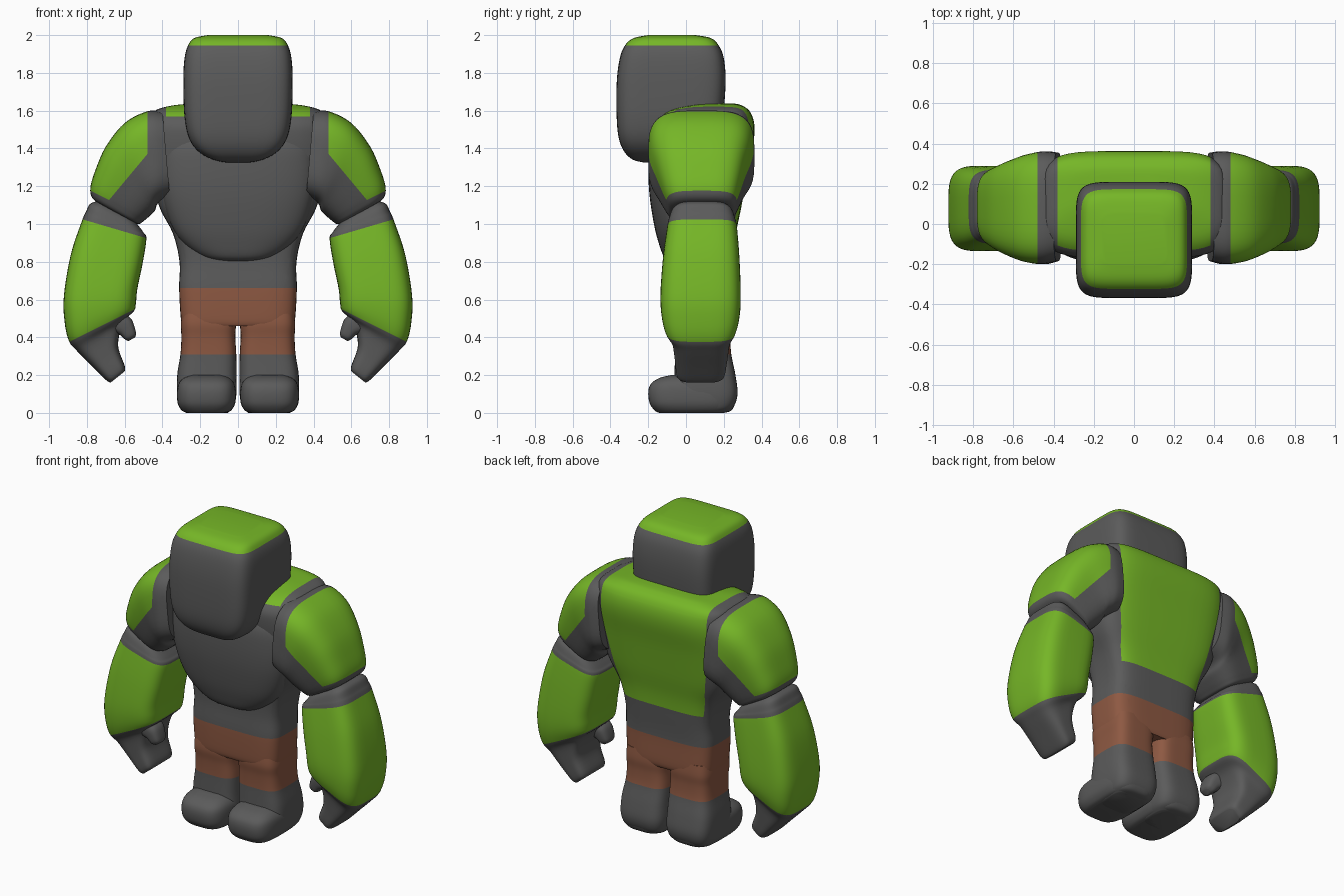
import bpy, bmesh, math
from mathutils import Vector

if "Cube" in bpy.data.objects:
    bpy.data.objects.remove(bpy.data.objects["Cube"])


def material(name, rgb):
    m = bpy.data.materials.new(name)
    m.diffuse_color = (*rgb, 1)
    m.use_nodes = True
    m.node_tree.nodes["Principled BSDF"].inputs["Base Color"].default_value = m.diffuse_color
    return m


MATS = [material("dark_grey", (0.105, 0.105, 0.105)),
        material("leaf_green", (0.18, 0.47, 0.02)),
        material("brown", (0.27, 0.10, 0.055))]
GREY, GREEN, BROWN = 0, 1, 2


def smooth_sections(secs, steps=5):
    """Catmull-Rom interpolation through the given cross-sections."""
    out = []
    for i in range(len(secs) - 1):
        a, b, c, d = (secs[max(i - 1, 0)], secs[i], secs[i + 1],
                      secs[min(i + 2, len(secs) - 1)])
        for k in range(steps):
            t = k / steps
            out.append([q + 0.5 * t * (r - p + t * (2*p - 5*q + 4*r - s + t * (3*(q - r) + s - p)))
                        for p, q, r, s in zip(a, b, c, d)])
    return out + [list(secs[-1])]


def loft(name, secs, n=4.0, side=1, cuts=(), rule=None, seg=48):
    """Superellipse rings; a section is (px, pz, qx, qz, y_front, y_back).
    cuts are (point, normal) planes giving clean colour borders."""
    bm = bmesh.new()
    rings = []
    for px, pz, qx, qz, y0, y1 in smooth_sections(secs):
        ring = []
        for k in range(seg):
            a = 2 * math.pi * (k + 0.5) / seg
            c, s = math.cos(a), math.sin(a)
            u = math.copysign(abs(c) ** (2 / n), c)
            v = math.copysign(abs(s) ** (2 / n), s)
            ring.append(bm.verts.new((side * ((px + qx) / 2 + u * (px - qx) / 2),
                                      (y0 + y1) / 2 + v * (y1 - y0) / 2,
                                      (pz + qz) / 2 + u * (pz - qz) / 2)))
        rings.append(ring)
    for r0, r1 in zip(rings, rings[1:]):
        for k in range(seg):
            j = (k + 1) % seg
            bm.faces.new((r0[k], r0[j], r1[j], r1[k]))
    bm.faces.new(rings[0])
    bm.faces.new(rings[-1])
    bmesh.ops.recalc_face_normals(bm, faces=bm.faces)
    for co, no in cuts:
        co, no = Vector(co), Vector(no)
        co.x *= side
        no.x *= side
        bmesh.ops.bisect_plane(bm, geom=bm.verts[:] + bm.edges[:] + bm.faces[:],
                               plane_co=co, plane_no=no, dist=1e-5)
    for f in bm.faces:
        if rule:
            p = f.calc_center_median()
            f.material_index = rule(p.x * side, p.y, p.z)
    me = bpy.data.meshes.new(name)
    bm.to_mesh(me)
    bm.free()
    for m in MATS:
        me.materials.append(m)
    ob = bpy.data.objects.new(name, me)
    bpy.context.collection.objects.link(ob)
    bpy.context.view_layer.objects.active = ob
    ob.select_set(True)
    bpy.ops.object.shade_smooth_by_angle(angle=math.radians(45))
    ob.select_set(False)
    return ob


def level(z, hx, y0, y1, cx=0):
    """Horizontal cross-section."""
    return (cx + hx, z, cx - hx, z, y0, y1)


def line_cut(a, b):
    """Plane through two x-z points, running along y; returns cut and side test."""
    nx, nz = b[1] - a[1], a[0] - b[0]
    cut = ((a[0], 0, a[1]), (nx, 0, nz))
    return cut, lambda x, z: (x - a[0]) * nx + (z - a[1]) * nz > 0


def plane(axis, value):
    v = [0, 0, 0]
    v[axis] = 1
    return (tuple(value * c for c in v), tuple(v))


# head with green top
loft("head", [level(*s) for s in (
    (1.325, .06, -.22, -.02), (1.34, .13, -.28, .08), (1.38, .205, -.325, .13),
    (1.45, .258, -.355, .17), (1.56, .283, -.367, .195), (1.75, .29, -.367, .21),
    (1.88, .283, -.35, .2), (1.95, .262, -.32, .17), (1.985, .23, -.275, .13),
    (2.0, .16, -.2, .05))], n=6, cuts=[plane(2, 1.945)],
    rule=lambda x, y, z: GREEN if z > 1.945 else GREY)

# torso: brown hips, grey waist, green back panel
taper_r, _ = line_cut((.38, 1.35), (.285, .87))
taper_l, _ = line_cut((-.38, 1.35), (-.285, .87))


def torso_colour(x, y, z):
    if z < 0.66:
        return BROWN
    edge = min(.38, .285 + (z - .87) * .095 / .48)
    return GREEN if abs(x) < edge and z > .87 and (y > .13 or z > 1.57) else GREY


loft("torso", [level(*s) for s in (
    (.46, .29, -.07, .23), (.50, .303, -.08, .24), (.66, .312, -.085, .24),
    (.80, .31, -.08, .25), (.95, .345, -.09, .265), (1.1, .42, -.12, .295),
    (1.3, .455, -.15, .33), (1.45, .465, -.17, .36), (1.54, .46, -.16, .36),
    (1.6, .44, -.09, .335), (1.63, .33, .03, .29), (1.638, .2, .1, .25))], n=4.5,
    cuts=[plane(2, .66), plane(2, .87), plane(2, 1.57), plane(1, .13),
          plane(0, .38), plane(0, -.38), taper_r, taper_l], rule=torso_colour)

# chest bulge
loft("chest", [level(*s, .1) for s in (
    (.80, .09, -.07), (.825, .19, -.115), (.9, .29, -.145), (1.0, .355, -.17),
    (1.15, .40, -.193), (1.3, .41, -.2), (1.42, .39, -.19), (1.52, .32, -.14))], n=2.7)

# colour borders of the arms
under_cut, above_under = line_cut((.48, 1.37), (.68, 1.13))
hem_cut, above_hem = line_cut((.68, 1.125), (.78, 1.175))
cuff_cut, above_cuff = line_cut((.485, .925), (.825, 1.025))
wrist_cut, above_wrist = line_cut((.545, .55), (.895, .375))


def pick(test, point):
    """Orient a side test so the given point counts as inside."""
    ref = test(*point)
    return lambda x, z: test(x, z) == ref


above_under, above_hem = pick(above_under, (.7, 1.4)), pick(above_hem, (.7, 1.4))
below_cuff, above_wrist = pick(above_cuff, (.7, .7)), pick(above_wrist, (.7, .7))

for side, tag in ((1, "left"), (-1, "right")):
    # shoulder and upper arm
    loft(tag + "_upper_arm", (
        (.40, 1.595, .36, 1.14, -.185, .355), (.48, 1.597, .41, 1.12, -.2, .362),
        (.60, 1.535, .43, 1.10, -.19, .345), (.70, 1.41, .44, 1.07, -.16, .315),
        (.757, 1.28, .47, 1.04, -.13, .29), (.782, 1.19, .50, 1.015, -.105, .27),
        (.77, 1.135, .525, 1.0, -.08, .25), (.72, 1.10, .56, 1.01, -.03, .2)),
        n=3.6, side=side, cuts=[plane(0, .48), under_cut, hem_cut],
        rule=lambda x, y, z: GREEN if x > .48 and above_under(x, z)
        and above_hem(x, z) else GREY)
    # forearm and hand
    loft(tag + "_forearm", (
        (.75, 1.12, .56, 1.03, -.05, .22), (.785, 1.105, .53, .995, -.075, .245),
        (.805, 1.065, .50, .955, -.09, .26), (.825, 1.02, .485, .92, -.1, .27),
        (.885, .84, .505, .79, -.122, .283), (.922, .62, .532, .66, -.135, .29),
        (.918, .48, .54, .585, -.13, .285), (.895, .38, .55, .54, -.11, .265),
        (.85, .325, .605, .48, -.075, .235), (.77, .245, .635, .36, -.06, .22),
        (.70, .175, .60, .25, -.05, .205), (.675, .16, .60, .22, -.03, .185)),
        n=4, side=side, cuts=[cuff_cut, wrist_cut],
        rule=lambda x, y, z: GREEN if below_cuff(x, z) and above_wrist(x, z) else GREY)
    # thumb
    loft(tag + "_thumb", (
        (.68, .43, .59, .52, -.07, .07), (.63, .415, .56, .49, -.065, .06),
        (.60, .39, .54, .425, -.055, .045), (.58, .38, .545, .40, -.035, .025)),
        n=3, side=side, seg=24)
    # leg: brown trouser and grey boot shaft
    loft(tag + "_leg", [level(*s, cx=.165 if s[0] < .3 else .157) for s in (
        (.0, .11, .0, .2), (.03, .14, -.04, .25), (.1, .157, -.06, .273),
        (.2, .157, -.06, .262), (.31, .148, -.06, .24), (.40, .143, -.065, .235),
        (.47, .146, -.075, .24), (.54, .14, -.07, .235))], n=4, side=side,
        cuts=[plane(2, .31)], rule=lambda x, y, z: BROWN if z > .31 else GREY)
    # boot toe
    loft(tag + "_foot", [level(*s, cx=.167) for s in (
        (.0, .10, -.14, .2), (.012, .13, -.165, .24), (.05, .152, -.192, .26),
        (.11, .156, -.2, .268), (.155, .147, -.185, .25), (.185, .12, -.14, .2),
        (.2, .08, -.08, .1))], n=3.6, side=side)
